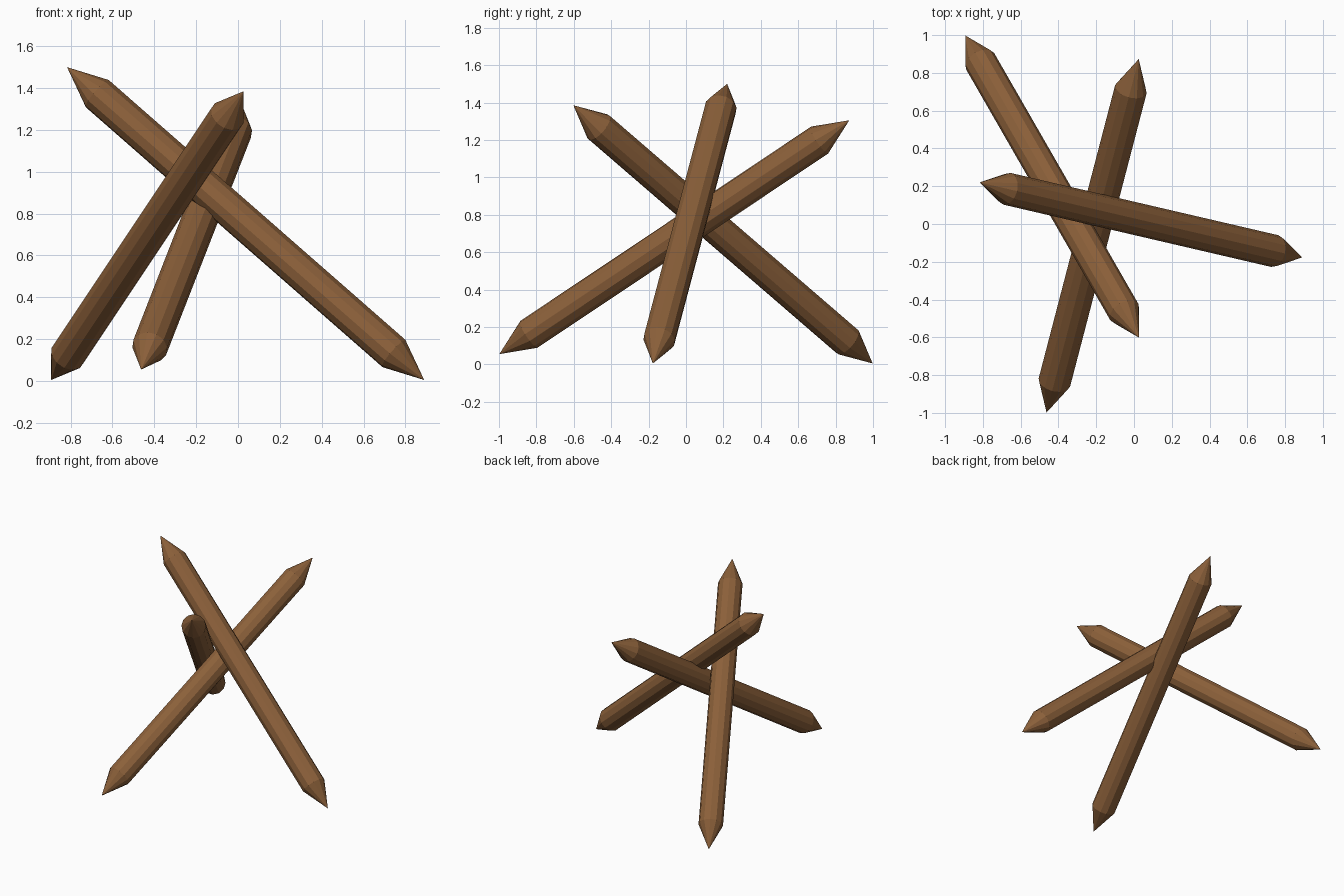
import bpy, bmesh, math
from mathutils import Vector

if "Cube" in bpy.data.objects:
    bpy.data.objects.remove(bpy.data.objects["Cube"])

wood = bpy.data.materials.new("brown_wood")
wood.diffuse_color = (0.26, 0.117, 0.042, 1)
wood.use_nodes = True
wood.node_tree.nodes["Principled BSDF"].inputs["Base Color"].default_value = wood.diffuse_color

SIDES, RADIUS, TIP = 12, 0.086, 0.195


def stake(name, low, high):
    """Faceted log sharpened to a point at both ends."""
    low, high = Vector(low), Vector(high)
    axis = high - low
    length = axis.length
    bm = bmesh.new()
    # straight shaft between the two shoulders
    rings = []
    for z in (TIP, length - TIP):
        rings.append([bm.verts.new((RADIUS * math.cos(a), RADIUS * math.sin(a), z))
                      for a in (2 * math.pi * i / SIDES for i in range(SIDES))])
    # sharpened points
    bottom = bm.verts.new((0, 0, 0))
    top = bm.verts.new((0, 0, length))
    for i in range(SIDES):
        j = (i + 1) % SIDES
        bm.faces.new((rings[0][i], rings[0][j], rings[1][j], rings[1][i]))
        bm.faces.new((bottom, rings[0][j], rings[0][i]))
        bm.faces.new((top, rings[1][i], rings[1][j]))
    mesh = bpy.data.meshes.new(name)
    bm.to_mesh(mesh)
    bm.free()
    mesh.materials.append(wood)
    obj = bpy.data.objects.new(name, mesh)
    obj.location = low
    obj.rotation_euler = axis.to_track_quat('Z', 'Y').to_euler()
    bpy.context.collection.objects.link(obj)
    return obj


# three crossed stakes leaning on one another
stake("stake_right", (0.89, -0.177, 0.005), (-0.817, 0.22, 1.50))
stake("stake_back", (-0.893, 0.998, 0.005), (0.027, -0.602, 1.385))
stake("stake_front", (-0.463, -0.998, 0.055), (0.025, 0.873, 1.305))
